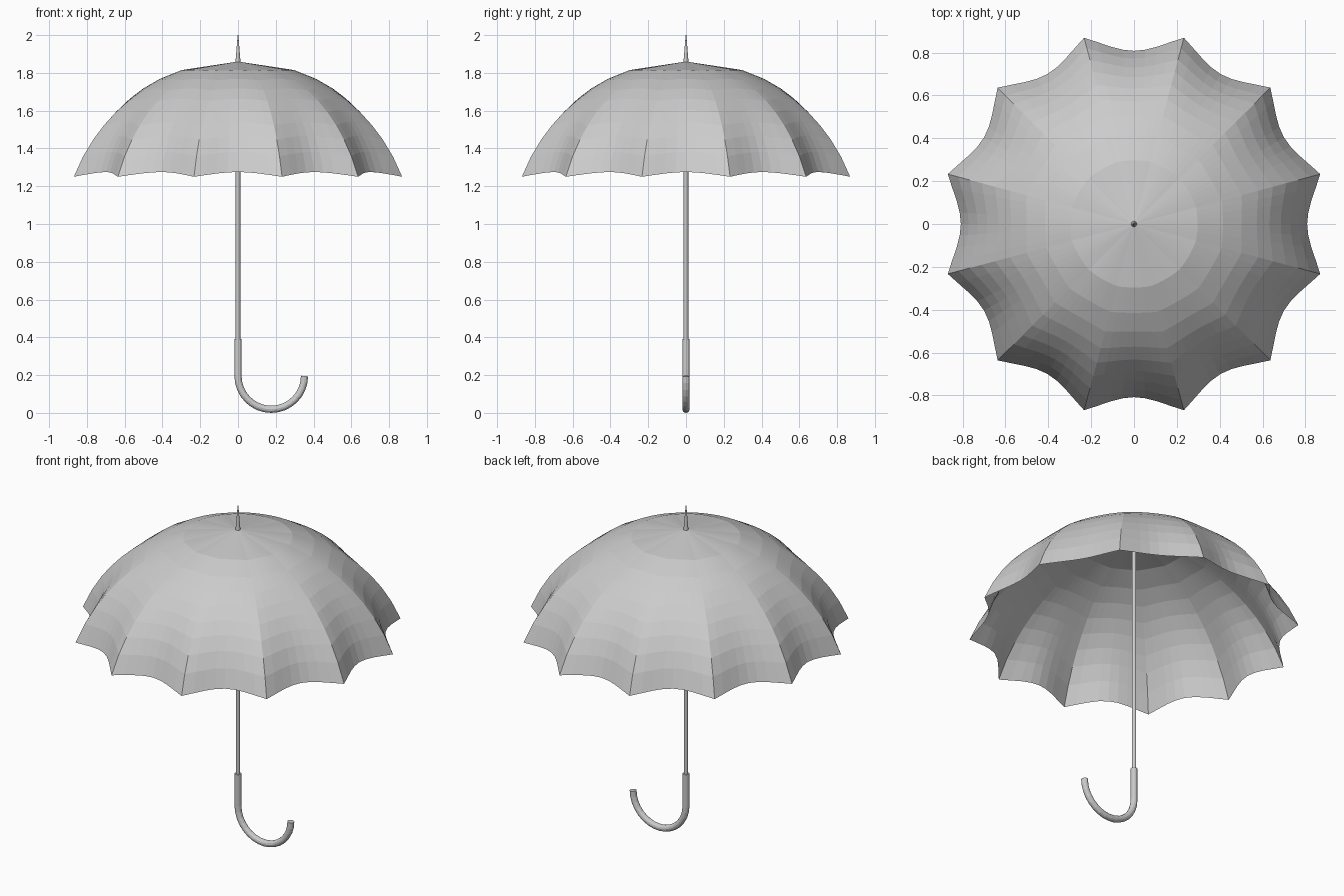
import bpy, bmesh
from math import sin, cos, pi, sqrt

if "Cube" in bpy.data.objects:
    bpy.data.objects.remove(bpy.data.objects["Cube"])

RIBS, SEGS, RINGS = 12, 8, 9
RADIUS, APEX, DOME = 0.90, 1.86, 0.969


def finish(bm, name):
    bmesh.ops.recalc_face_normals(bm, faces=bm.faces)
    me = bpy.data.meshes.new(name)
    bm.to_mesh(me)
    bm.free()
    ob = bpy.data.objects.new(name, me)
    bpy.context.collection.objects.link(ob)
    return ob


def cone(name, r1, r2, z1, z2, sides=12):
    bm = bmesh.new()
    bmesh.ops.create_cone(bm, cap_ends=True, segments=sides, radius1=r1,
                          radius2=r2, depth=z2 - z1)
    bmesh.ops.translate(bm, verts=bm.verts, vec=(0, 0, (z1 + z2) / 2))
    return finish(bm, name)


# Canopy: spherical ribs, with panels sagging inwards towards the scalloped rim
bm = bmesh.new()
n = RIBS * SEGS
apex = bm.verts.new((0, 0, APEX))
prev = None
for i in range(1, RINGS + 1):
    t = sqrt(i / RINGS)
    r = RADIUS * t
    z = APEX - DOME + sqrt(DOME ** 2 - r ** 2)
    ring = []
    for j in range(n):
        sag = sin(pi * (j % SEGS) / SEGS) * t * t
        a = pi / RIBS + 2 * pi * j / n
        rr = r * (1 - 0.102 * sag)
        ring.append(bm.verts.new((rr * cos(a), rr * sin(a), z + 0.025 * sag)))
    for j in range(n):
        k = (j + 1) % n
        if prev:
            bm.faces.new((prev[j], ring[j], ring[k], prev[k]))
        else:
            bm.faces.new((apex, ring[j], ring[k]))
    prev = ring
finish(bm, "canopy")

# Shaft and top spike
cone("shaft", 0.012, 0.012, 0.30, 1.86)
cone("top_spike", 0.014, 0.002, 1.85, 2.0)

# Hooked handle: straight grip followed by a half circle
HOOK, GRIP = 0.176, 0.019
cz = HOOK + GRIP
path = [(0, 0, 0.39)] + [(HOOK - HOOK * cos(pi * i / 16), 0,
                         cz - HOOK * sin(pi * i / 16)) for i in range(17)]
cu = bpy.data.curves.new("handle", 'CURVE')
cu.dimensions = '3D'
cu.bevel_depth = GRIP
cu.bevel_resolution = 4
cu.use_fill_caps = True
sp = cu.splines.new('POLY')
sp.points.add(len(path) - 1)
for p, co in zip(sp.points, path):
    p.co = (*co, 1)
sp.use_smooth = False
bpy.context.collection.objects.link(bpy.data.objects.new("handle", cu))
